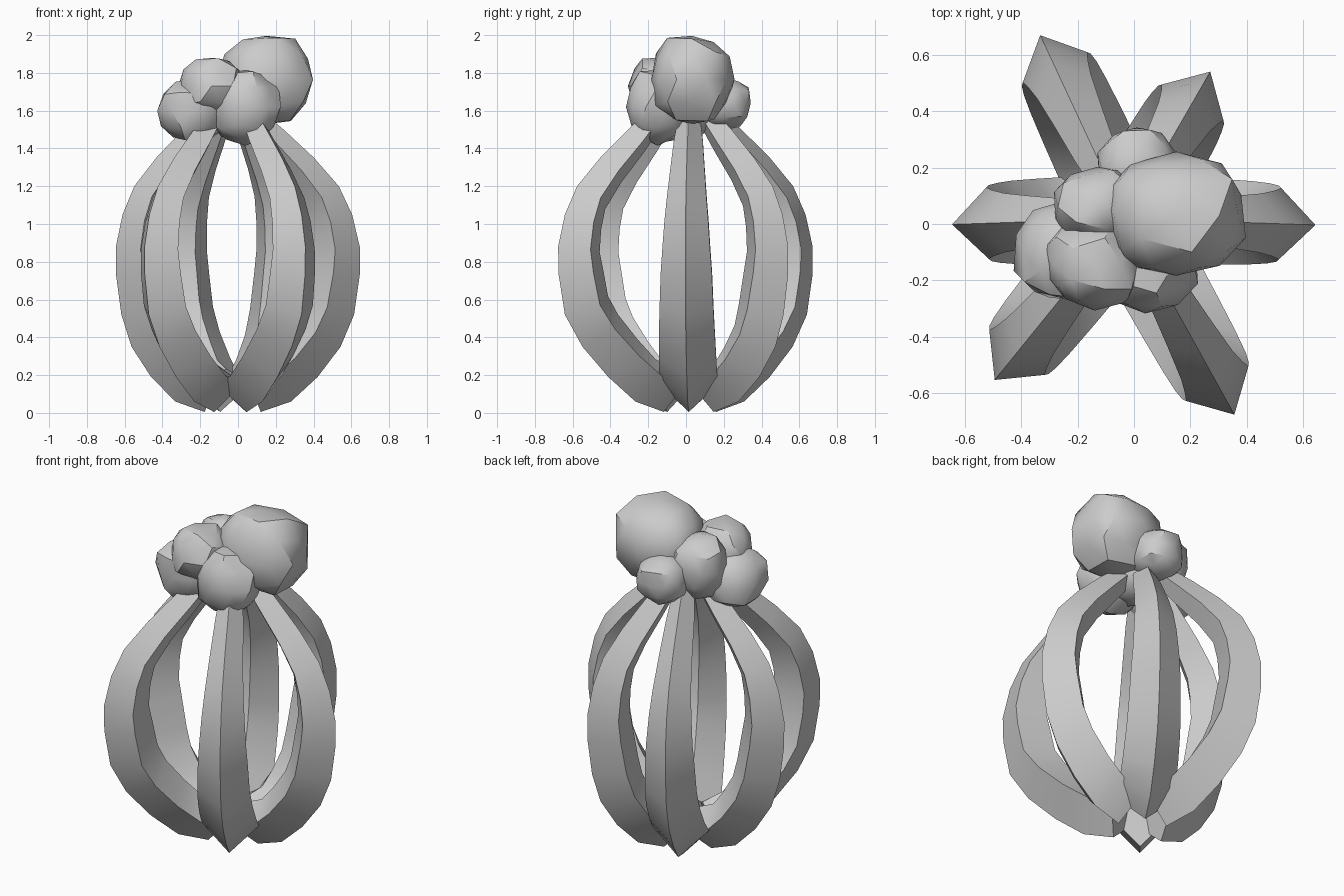
import bpy, bmesh, random
from math import sin, cos, radians, pi, copysign
from mathutils import Vector

if "Cube" in bpy.data.objects:
    bpy.data.objects.remove(bpy.data.objects["Cube"])

random.seed(11)


def finish(name, bm, angle):
    bmesh.ops.recalc_face_normals(bm, faces=bm.faces[:])
    me = bpy.data.meshes.new(name)
    bm.to_mesh(me)
    bm.free()
    ob = bpy.data.objects.new(name, me)
    bpy.context.collection.objects.link(ob)
    bpy.ops.object.select_all(action='DESELECT')
    ob.select_set(True)
    bpy.context.view_layer.objects.active = ob
    bpy.ops.object.shade_smooth_by_angle(angle=radians(angle))
    return ob


# outer ridge of a rib: (radius, height)
RIDGE = [(.15, .005), (.31, .06), (.45, .19), (.57, .35), (.64, .52), (.67, .73),
         (.67, .88), (.63, 1.05), (.56, 1.2), (.43, 1.35), (.27, 1.5), (.15, 1.6)]
CENTRE = Vector((-.03, .02, 0))
SIDES = 4


def rib(name, angle, reach, flare):
    # tapering diamond-section tube hung inward from the ridge line
    a = radians(angle)
    out, side = Vector((cos(a), sin(a), 0)), Vector((-sin(a), cos(a), 0))
    pts = []
    for i, (r, z) in enumerate(RIDGE):
        k = 1 + (reach / .67 - 1) * min(1, .25 + z * 1.5)
        pts.append((r * k + flare * (i / 11) ** 4, z))
    bm = bmesh.new()
    rings = []
    n = len(pts)
    for i, (r, z) in enumerate(pts):
        p, q = pts[max(i - 1, 0)], pts[min(i + 1, n - 1)]
        t = Vector((q[0] - p[0], q[1] - p[1])).normalized()
        normal = out * t.y - Vector((0, 0, t.x))
        u = i / (n - 1)
        size = .155 - .095 * u ** 2
        mid = CENTRE + out * r + Vector((0, 0, z)) - normal * size
        inner = .55 + .45 * min(1, u * 2.5)   # inner edge is shallower at the foot
        ring = []
        for j in range(SIDES):
            c, s = cos(j * 2 * pi / SIDES), sin(j * 2 * pi / SIDES)
            ring.append(bm.verts.new(mid + size * (normal * (c * inner if c < -.1 else c)
                                                   + side * s)))
        rings.append(ring)
    for lo, hi in zip(rings, rings[1:]):
        for j in range(SIDES):
            k = (j + 1) % SIDES
            bm.faces.new((lo[j], lo[k], hi[k], hi[j]))
    bm.faces.new(rings[0])
    bm.faces.new(rings[-1])
    finish(name, bm, 35)


def lump(name, centre, radii):
    # faceted, slightly blocky boulder
    bm = bmesh.new()
    bmesh.ops.create_icosphere(bm, subdivisions=2, radius=1)
    for v in bm.verts:
        k = random.uniform(.92, 1.06)
        block = [copysign(abs(d) ** .88, d) for d in v.co]
        v.co = Vector(c + d * r * k for c, d, r in zip(centre, block, radii))
    finish(name, bm, 32)


# six ribs around the cage
for i, (angle, reach, flare) in enumerate([(-2, .675, 0), (60, .60, .02), (115, .716, .02),
                                           (182, .615, .02), (231, .735, .04), (299, .79, .08)]):
    rib(f"rib_{i + 1}", angle, reach, flare)

# cluster of lumps on top
lump("lump_big", (.15, .03, 1.765), (.26, .225, .24))
lump("lump_left", (-.24, -.1, 1.6), (.19, .18, .17))
lump("lump_front_upper", (-.14, -.14, 1.73), (.175, .16, .16))
lump("lump_front_lower", (.04, -.15, 1.62), (.185, .165, .205))
lump("lump_back", (.01, .2, 1.64), (.145, .15, .14))
lump("lump_back_left", (-.13, .06, 1.7), (.155, .145, .185))
lump("lump_core", (0, 0, 1.6), (.16, .16, .16))
